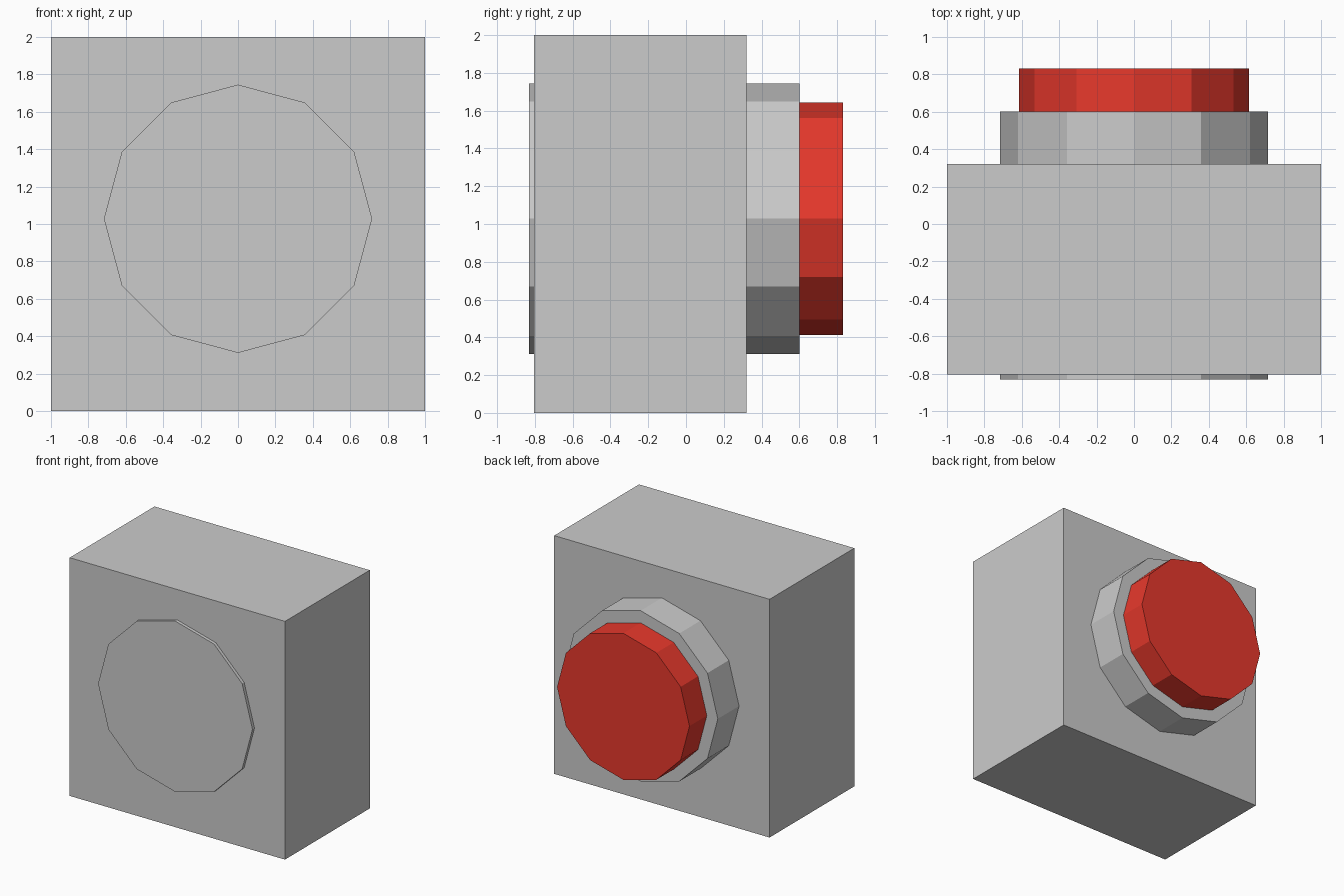
import bpy
from math import pi

if "Cube" in bpy.data.objects:
    bpy.data.objects.remove(bpy.data.objects["Cube"])

CENTRE_Z = 1.028


def round_part(name, radius, y0, y1):
    """Twelve-sided cylinder lying along y, with a corner at the top."""
    bpy.ops.mesh.primitive_cylinder_add(
        vertices=12, radius=radius, depth=y1 - y0,
        location=(0, (y0 + y1) / 2, CENTRE_Z), rotation=(pi / 2, 0, 0))
    part = bpy.context.object
    part.name = name
    return part


# Square housing block
bpy.ops.mesh.primitive_cube_add(size=1, location=(0, -0.2425, 1))
housing = bpy.context.object
housing.name = "housing"
housing.scale = (2, 1.125, 2)

# Grey collar running right through the housing
round_part("collar", 0.717, -0.832, 0.602)

# Red push cap seated on the collar
cap = round_part("push_cap", 0.615, 0.59, 0.832)
red = bpy.data.materials.new("red")
red.diffuse_color = (0.8, 0.04, 0.025, 1)
red.use_nodes = True
red.node_tree.nodes["Principled BSDF"].inputs["Base Color"].default_value = red.diffuse_color
cap.data.materials.append(red)
